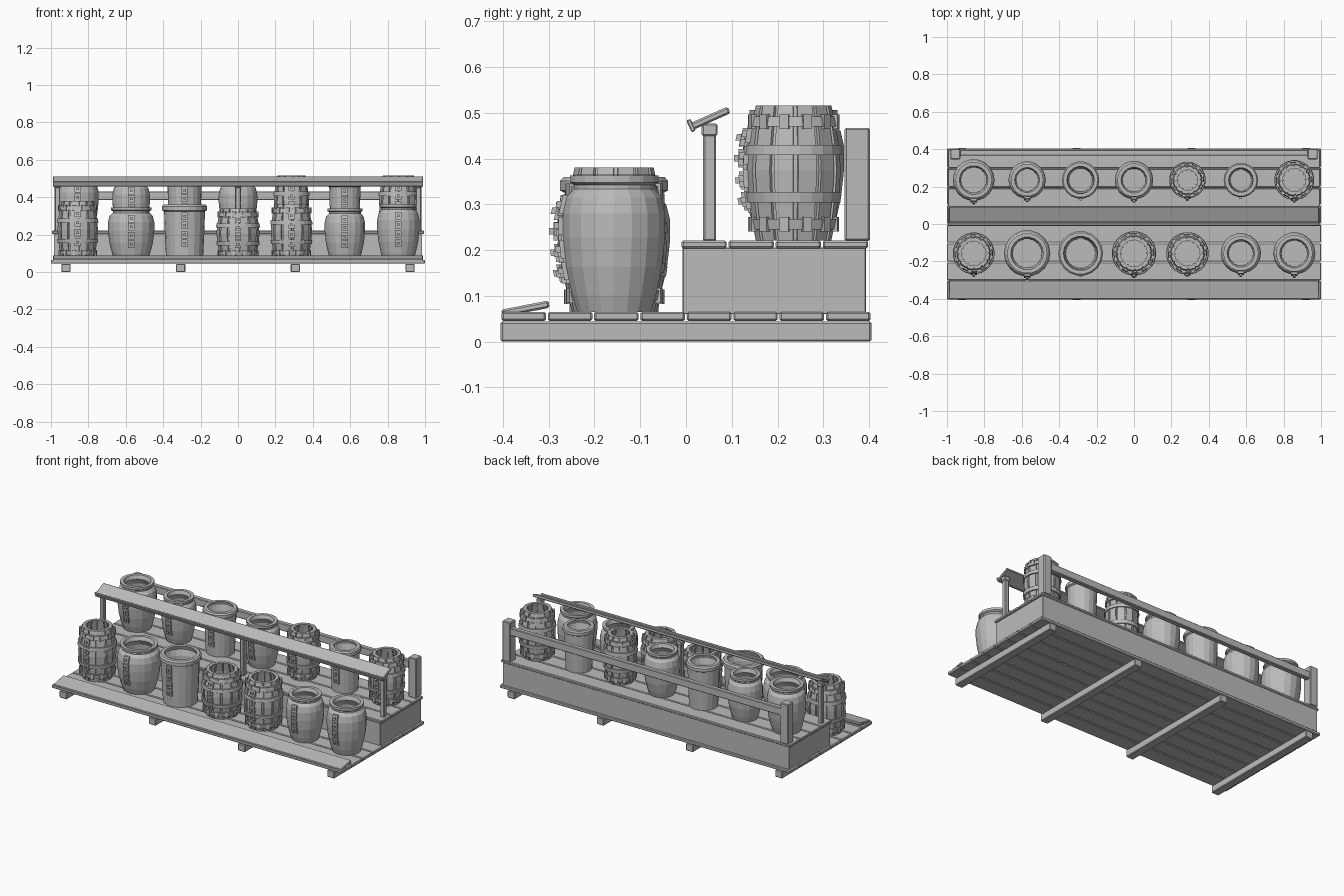
import bpy, bmesh, math
from mathutils import Vector

if "Cube" in bpy.data.objects:
    bpy.data.objects.remove(bpy.data.objects["Cube"])

grey = bpy.data.materials.new("weathered_grey")
grey.diffuse_color = (0.5, 0.5, 0.5, 1)
grey.use_nodes = True
grey.node_tree.nodes["Principled BSDF"].inputs["Base Color"].default_value = grey.diffuse_color


def finish(name, bm):
    bmesh.ops.recalc_face_normals(bm, faces=bm.faces)
    me = bpy.data.meshes.new(name)
    bm.to_mesh(me)
    bm.free()
    ob = bpy.data.objects.new(name, me)
    me.materials.append(grey)
    bpy.context.collection.objects.link(ob)
    return ob


def box(name, x, y, z, bevel=0.004, tilt=0):
    """Box from (min, max) ranges, with a small bevel and optional tilt about x."""
    bm = bmesh.new()
    bmesh.ops.create_cube(bm, size=1)
    for v in bm.verts:
        v.co = Vector((v.co.x * (x[1] - x[0]), v.co.y * (y[1] - y[0]), v.co.z * (z[1] - z[0])))
    if bevel:
        bmesh.ops.bevel(bm, geom=bm.edges[:], offset=bevel, segments=1, affect='EDGES')
    ob = finish(name, bm)
    ob.location = (sum(x) / 2, sum(y) / 2, sum(z) / 2)
    ob.rotation_euler.x = tilt
    return ob


def lathe(bm, profile, angles, closed=False):
    """Revolve (radius, height) points; angles are (angle, inset) pairs."""
    rings = []
    for a, inset in angles:
        rings.append([bm.verts.new(((r - inset) * math.sin(a), (r - inset) * math.cos(a), h))
                      for r, h in profile])
    n, m = len(rings), len(profile)
    for i in range(n):
        p, q = rings[i], rings[(i + 1) % n]
        for j in range(m if closed else m - 1):
            k = (j + 1) % m
            bm.faces.new((p[j], q[j], q[k], p[k]))
    if not closed:
        bm.faces.new([r[0] for r in rings])
        bm.faces.new([r[-1] for r in rings])


def even(n):
    return [(2 * math.pi * (i + 0.5) / n, 0) for i in range(n)]


# Outer profiles as (fraction of full radius, fraction of height)
SHAPES = {
    "barrel": [(.80, 0), (.90, .17), (.97, .36), (1.0, .52), (.97, .68), (.90, .84), (.80, 1)],
    "pot": [(.72, 0), (.82, .12), (.94, .33), (1.0, .55), (1.0, .72), (.93, .84), (.79, .90),
            (.79, .93), (.87, .95), (.87, 1)],
    "crock": [(.82, 0), (.86, .30), (.89, .60), (.91, .88), (1.0, .90), (1.0, .97), (.93, 1)],
}


def radius_at(shape, f):
    for (r0, f0), (r1, f1) in zip(shape, shape[1:]):
        if f0 <= f <= f1:
            return r0 + (r1 - r0) * (f - f0) / (f1 - f0)
    return shape[-1][0]


def vessel(kind, label, x, y, z, r, h):
    shape = SHAPES[kind]
    bm = bmesh.new()
    outer = [(q * r, f * h) for q, f in shape]
    wall = 0.016
    inner = [(radius_at(shape, f) * r - wall - 0.004, f * h)
             for f in (1, .92, .8, .55, .3, .08)]
    if kind == "barrel":
        # Raised staves with narrow grooves, four hoops, inner lining
        n, groove = 12, 0.10
        ang = []
        for i in range(n):
            a, b = 2 * math.pi * i / n, 2 * math.pi * (i + 1) / n
            ang += [(a, .007), (a + .01, 0), (b - groove, 0), (b - groove + .01, .007)]
        lathe(bm, outer + inner, ang)
        for f in (.12, .32, .67, .88):
            w = 0.022 / h
            lo, hi = radius_at(shape, f - w / 2) * r, radius_at(shape, f + w / 2) * r
            z0, z1 = f * h - .011, f * h + .011
            lathe(bm, [(lo - .008, z0), (lo + .006, z0), (hi + .006, z1), (hi - .008, z1)],
                  even(24), True)
            # Hoop brackets spaced round the barrel
            for i in range(n):
                a = 2 * math.pi * (i + .4) / n
                if f in (.12, .88):
                    c = bmesh.ops.create_cube(bm, size=1)["verts"]
                    for v in c:
                        px, py = v.co.x * .020, v.co.y * .012 + (lo + hi) / 2 + .004
                        v.co = Vector((px * math.cos(a) + py * math.sin(a),
                                       py * math.cos(a) - px * math.sin(a),
                                       f * h + v.co.z * .032))
    else:
        lathe(bm, outer + inner, even(18))
    ob = finish(label + "_" + kind, bm)
    ob.location = (x, y, z)
    # Column of small front plates, each with a peg
    bm = bmesh.new()
    for f in (.30, .46, .63, .79):
        rr = radius_at(shape, f) * r
        slope = (radius_at(shape, f + .05) - radius_at(shape, f - .05)) * r / (.1 * h)
        for sx, sy, sz, off in ((.034, .012, .040, .002), (.014, .014, .014, .011)):
            for v in bmesh.ops.create_cube(bm, size=1)["verts"]:
                dz = v.co.z * sz
                v.co = Vector((v.co.x * sx, -(rr + off + slope * dz) + v.co.y * sy, f * h + dz))
    ob = finish(label + "_plates", bm)
    ob.location = (x, y, z)


# Runners and deck planks
for i in range(4):
    x = -0.92 + i * 0.6133
    box("runner", (x - .025, x + .025), (-.405, .405), (0, .044))
for i in range(8):
    y = -.405 + i * .10125
    box("deck_plank", (-1, 1), (y + .002, y + .099), (.045, .065))

# Tilted toe board along the front
box("toe_board", (-.99, .99), (-.403, -.298), (.064, .080), tilt=math.radians(11))

# Raised step and its planks
box("step_box", (-.985, .985), (-.008, .393), (.06, .206), .002)
for i in range(4):
    y = -.012 + i * .103
    box("step_plank", (-.995, .995), (y + .002, y + .101), (.204, .221))

# Middle stand with sloping ledge
for x in (-.965, 0, .965):
    box("ledge_post", (x - .014, x + .014), (.037, .066), (.219, .47))
    box("ledge_post_cap", (x - .019, x + .019), (.034, .069), (.449, .477))
box("ledge_board", (-.99, .99), (.008, .098), (.480, .496), tilt=math.radians(24))
box("ledge_lip", (-.99, .99), (.006, .016), (.458, .486), .002, tilt=math.radians(24))

# Back rail
for x in (-.955, .955):
    box("rail_post", (x - .027, x + .027), (.346, .402), (.22, .467))
box("back_rail", (-.95, .95), (.366, .396), (.385, .432))

# Two rows of vessels: kind, radius, height
front = [("barrel", .108, .315), ("pot", .124, .280), ("crock", .120, .295), ("barrel", .115, .275),
         ("barrel", .110, .300), ("pot", .108, .275), ("pot", .113, .298)]
back = [("pot", .112, .285), ("pot", .100, .270), ("crock", .100, .275), ("pot", .103, .270),
        ("barrel", .094, .295), ("crock", .092, .265), ("barrel", .103, .295)]
for label, row, y, z in (("front", front, -.157, .065), ("back", back, .235, .221)):
    for i, (kind, r, h) in enumerate(row):
        vessel(kind, label, (i - 3) * .2857, y, z, r, h)
